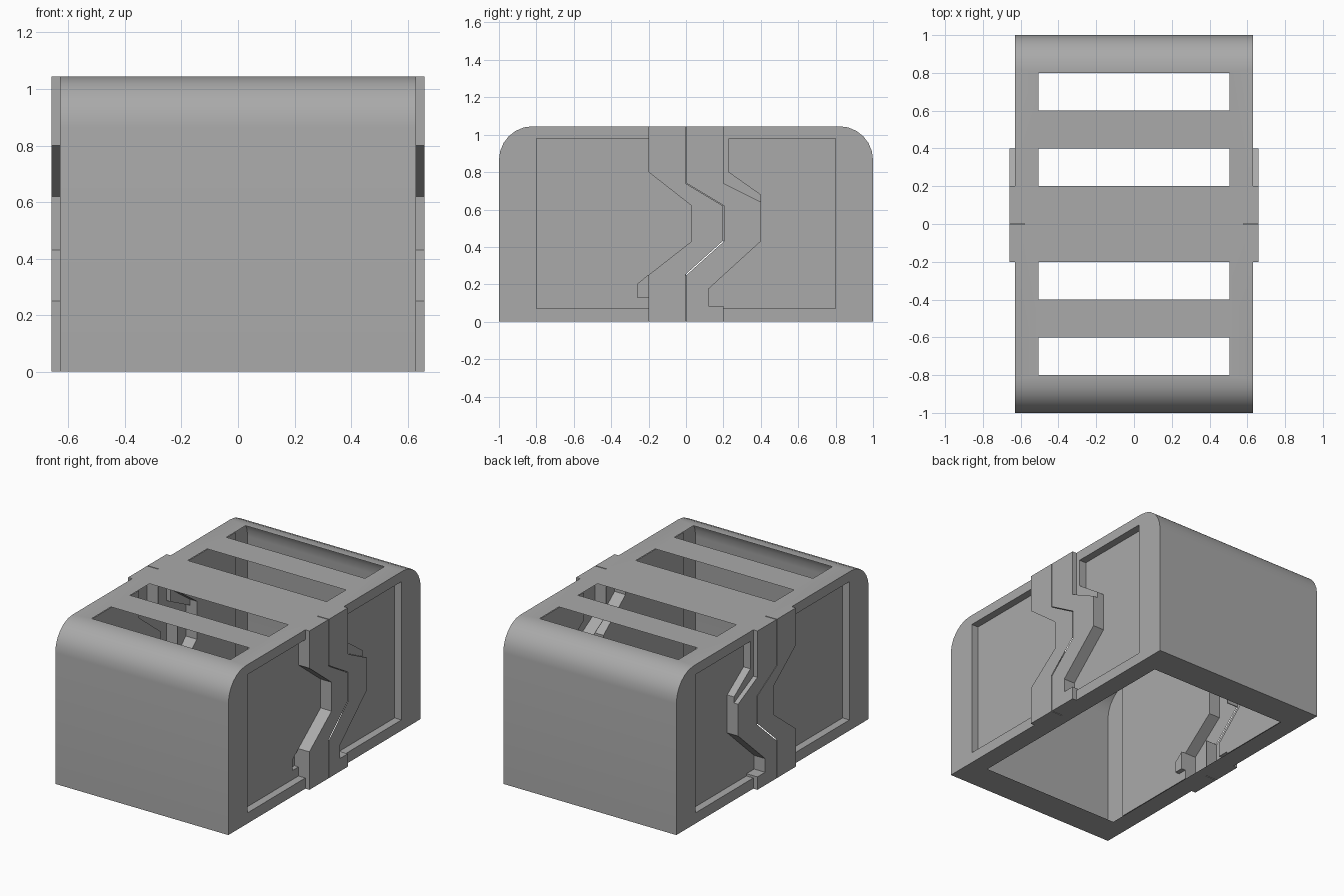
import bpy, bmesh, math
from mathutils import Vector

cube = bpy.data.objects.get("Cube")
if cube:
    bpy.data.objects.remove(cube, do_unlink=True)

grey = bpy.data.materials.new("plain_grey")
grey.use_nodes = True
GREY = (0.4, 0.4, 0.4, 1)
grey.diffuse_color = GREY
grey.node_tree.nodes["Principled BSDF"].inputs["Base Color"].default_value = GREY

H = 1.045                           # overall height
PANEL, WALL, BAND = 0.58, 0.63, 0.66  # half widths at panel, wall and band


def prism(name, pts, spans):
    """Extrude a (y, z) outline along x, once for each (x0, x1) span."""
    bm = bmesh.new()
    for x0, x1 in spans:
        face = bm.faces.new([bm.verts.new((x0, y, z)) for y, z in pts])
        ext = bmesh.ops.extrude_face_region(bm, geom=[face])["geom"]
        verts = [v for v in ext if isinstance(v, bmesh.types.BMVert)]
        bmesh.ops.translate(bm, verts=verts, vec=Vector((x1 - x0, 0, 0)))
    bmesh.ops.recalc_face_normals(bm, faces=bm.faces)
    me = bpy.data.meshes.new(name)
    bm.to_mesh(me)
    bm.free()
    me.materials.append(grey)
    ob = bpy.data.objects.new(name, me)
    bpy.context.collection.objects.link(ob)
    return ob


def both(x0, x1):
    return [(x0, x1), (-x1, -x0)]


def rect(y0, y1, z0, z1):
    return [(y0, z0), (y1, z0), (y1, z1), (y0, z1)]


def arch(hy, z1, r, n=6):
    """Box outline with rounded top corners."""
    pts = [(-hy, 0), (hy, 0)]
    for side, start in ((1, 0), (-1, 90)):
        for i in range(n + 1):
            a = math.radians(start + 90 * i / n)
            pts.append((side * (hy - r) + r * math.cos(a), z1 - r + r * math.sin(a)))
    return pts


def combine(target, pts, spans, operation="DIFFERENCE"):
    """Add or cut a prism."""
    tool = prism("tool", pts, spans)
    tool.hide_render = True
    mod = target.modifiers.new("combine", "BOOLEAN")
    mod.operation, mod.solver, mod.object = operation, "EXACT", tool
    bpy.context.view_layer.objects.active = target
    bpy.ops.object.modifier_apply(modifier=mod.name)
    bpy.data.objects.remove(tool, do_unlink=True)


# Rounded body
shell = prism("container_shell", arch(1.0, H, 0.18), [(-WALL, WALL)])

# Raised interlocking bands on both sides, joined as one zigzag strip
front_edge = [(-0.2, H), (-0.2, 0.8), (0.03, 0.62), (0.03, 0.43), (-0.2, 0.25), (-0.2, 0)]
rear_edge = [(0.2, 0), (0.2, 0.085), (0.12, 0.085), (0.12, 0.175), (0.4, 0.43),
             (0.4, 0.64), (0.2, 0.74), (0.2, H)]
combine(shell, front_edge + rear_edge, both(0.6, BAND), "UNION")

# Recessed side panels, front and rear
combine(shell, [(-0.8, 0.98), (-0.2, 0.98)] + front_edge[1:5] + [(-0.2, 0.07), (-0.8, 0.07)],
        both(PANEL, 0.8))
combine(shell, [(0.8, 0.98), (0.8, 0.07), (0.2, 0.07)] + rear_edge[1:5]
        + [(0.4, 0.68), (0.23, 0.8), (0.23, 0.98)], both(PANEL, 0.8))
# Small sunk toe beside the front band
combine(shell, [(-0.2, 0.25), (-0.26, 0.2), (-0.26, 0.13), (-0.2, 0.13)], both(0.55, PANEL + 0.02))

# Zigzag seam groove down the middle of each band
seam = [(0, -0.1), (0, 0.25), (0.2, 0.43), (0.2, 0.62), (0, 0.74), (0, 1.2)]
combine(shell, [(y - 0.003, z) for y, z in seam] + [(y + 0.003, z) for y, z in reversed(seam)],
        both(PANEL, 0.8))

# Openings: slit in the seam's lower slope, roof slots and floor hole
combine(shell, [(0, 0.255), (0, 0.247), (0.2, 0.427), (0.2, 0.435)], [(-0.8, 0.8)])
for y in (-0.7, -0.3, 0.3, 0.7):
    combine(shell, rect(y - 0.1, y + 0.1, 1.0, 1.2), [(-0.505, 0.505)])
combine(shell, rect(-0.8, 0.8, -0.1, 0.03), [(-0.505, 0.505)])

# Remove the inner faces of the openings, leaving a hollow sheet shell
bm = bmesh.new()
bm.from_mesh(shell.data)
inner = []
for f in bm.faces:
    c = f.calc_center_median()
    if abs(c.x) < 0.51 and abs(c.y) < 0.81 and 0.001 < c.z < H - 0.001:
        inner.append(f)
bmesh.ops.delete(bm, geom=inner, context="FACES")
bm.to_mesh(shell.data)
bm.free()

# Smooth the rounded roof edges, keep the rest sharp
bpy.ops.object.select_all(action="DESELECT")
shell.select_set(True)
bpy.context.view_layer.objects.active = shell
bpy.ops.object.shade_smooth_by_angle(angle=math.radians(30))
